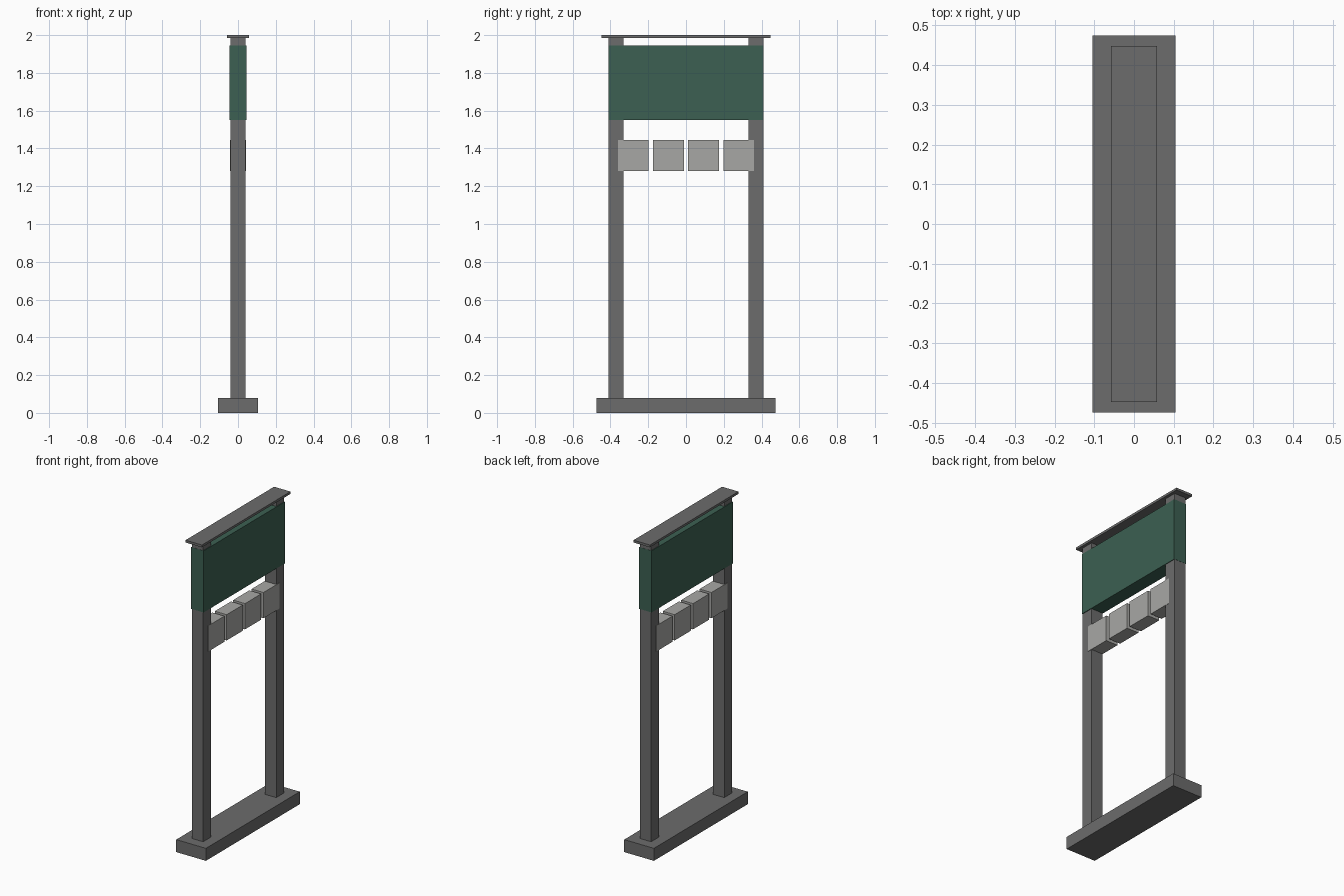
import bpy

cube = bpy.data.objects.get("Cube")
if cube:
    bpy.data.objects.remove(cube, do_unlink=True)


def material(name, rgb):
    m = bpy.data.materials.new(name)
    m.use_nodes = True
    colour = (*rgb, 1)
    m.diffuse_color = colour
    m.node_tree.nodes["Principled BSDF"].inputs["Base Color"].default_value = colour
    return m


def box(name, mat, width, depth, bottom, top, y=0):
    """Box centred on x = 0, standing between two heights."""
    bpy.ops.mesh.primitive_cube_add(size=1, location=(0, y, (bottom + top) / 2))
    ob = bpy.context.object
    ob.name = name
    ob.scale = (width, depth, top - bottom)
    bpy.ops.object.transform_apply(location=False, rotation=False, scale=True)
    ob.data.materials.append(mat)
    return ob


grey = material("dark grey metal", (0.15, 0.15, 0.15))
green = material("deep green", (0.045, 0.117, 0.084))
pale = material("pale grey", (0.39, 0.39, 0.375))

# Plinth and thin top cap
box("base", grey, 0.21, 0.95, 0, 0.08)
box("top_cap", grey, 0.116, 0.896, 1.985, 2)

# Two uprights
for side, y in (("front", -0.37), ("back", 0.37)):
    box(side + "_post", grey, 0.08, 0.08, 0.08, 1.985, y)

# Green header wraps around the posts
box("header_panel", green, 0.088, 0.822, 1.55, 1.945)

# Row of four square panels
for i in range(4):
    box(f"small_panel_{i + 1}", pale, 0.084, 0.163, 1.28, 1.445, (i - 1.5) * 0.186)
